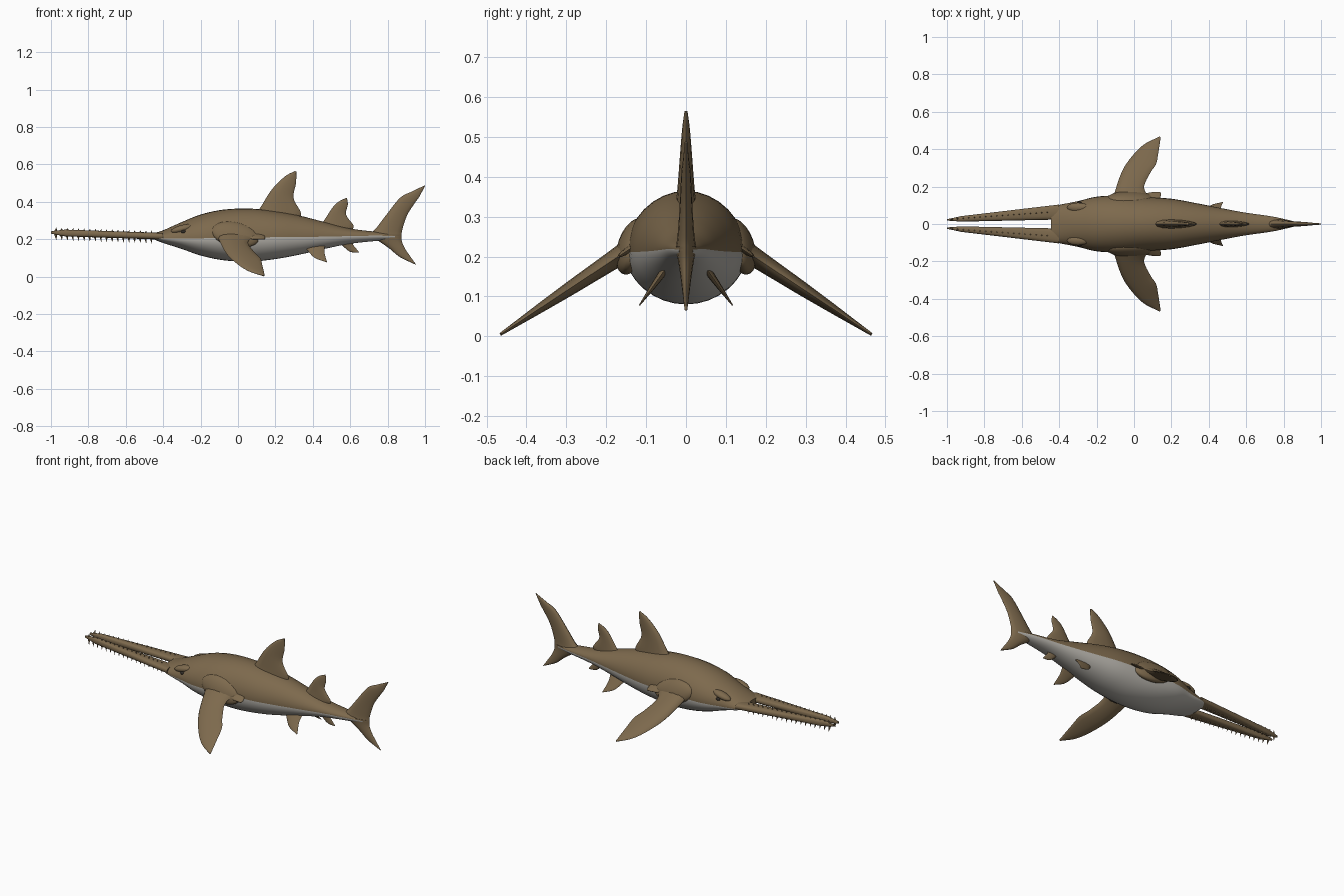
import bpy, bmesh, math
from mathutils import Vector

old = bpy.data.objects.get("Cube")
if old:
    bpy.data.objects.remove(old, do_unlink=True)


def material(name, rgb):
    m = bpy.data.materials.new(name)
    m.use_nodes = True
    m.diffuse_color = (*rgb, 1)
    m.node_tree.nodes["Principled BSDF"].inputs["Base Color"].default_value = (*rgb, 1)
    return m


brown = material("brown skin", (0.205, 0.142, 0.074))
pale = material("pale belly", (0.47, 0.45, 0.41))
dark = material("dark eye", (0.03, 0.025, 0.02))


def finish(name, bm, mats, angle=50):
    bmesh.ops.recalc_face_normals(bm, faces=bm.faces)
    me = bpy.data.meshes.new(name)
    bm.to_mesh(me)
    bm.free()
    for m in mats:
        me.materials.append(m)
    ob = bpy.data.objects.new(name, me)
    bpy.context.collection.objects.link(ob)
    bpy.ops.object.select_all(action='DESELECT')
    ob.select_set(True)
    bpy.context.view_layer.objects.active = ob
    bpy.ops.object.shade_smooth_by_angle(angle=math.radians(angle))
    return ob


def smooth_path(pts, steps=5):
    """Catmull-Rom curve through points of any dimension."""
    p = [Vector(q) for q in pts]
    p = [p[0] * 2 - p[1]] + p + [p[-1] * 2 - p[-2]]
    out = []
    for i in range(1, len(p) - 2):
        a, b, c, d = p[i - 1:i + 3]
        for s in range(steps):
            t = s / steps
            out.append(0.5 * (2 * b + (c - a) * t + (2 * a - 5 * b + 4 * c - d) * t ** 2
                              + (3 * b - a - 3 * c + d) * t ** 3))
    return out + [p[-2]]


def loft(rings):
    """Skin closed rings of equal length; returns the mesh and faces by slot."""
    bm = bmesh.new()
    vs = [[bm.verts.new(v) for v in r] for r in rings]
    n = len(vs[0])
    slots = []
    for a, b in zip(vs, vs[1:]):
        for j in range(n):
            k = (j + 1) % n
            slots.append((bm.faces.new((a[j], a[k], b[k], b[j])), j))
    bm.faces.new(vs[0])
    bm.faces.new(vs[-1])
    return bm, slots


# Body: x, colour line, top, bottom, half width
stations = [
    (-0.445, 0.212, 0.234, 0.197, 0.085), (-0.40, 0.204, 0.248, 0.180, 0.102),
    (-0.30, 0.203, 0.292, 0.148, 0.122), (-0.20, 0.205, 0.332, 0.113, 0.146),
    (-0.08, 0.207, 0.358, 0.088, 0.152), (0.06, 0.209, 0.364, 0.080, 0.145),
    (0.20, 0.211, 0.350, 0.094, 0.135), (0.33, 0.212, 0.326, 0.118, 0.112),
    (0.47, 0.214, 0.290, 0.150, 0.084), (0.60, 0.217, 0.257, 0.176, 0.060),
    (0.74, 0.219, 0.240, 0.191, 0.040), (0.84, 0.217, 0.230, 0.200, 0.018)]
SEG = 32
rings = []
for x, mid, top, bot, w in smooth_path(stations):
    ring = []
    for j in range(SEG):
        a = 2 * math.pi * j / SEG
        h = top - mid if j <= SEG // 2 else mid - bot
        ring.append((x, w * math.cos(a), mid + h * math.sin(a)))
    rings.append(ring)
bm, slots = loft(rings)
for face, j in slots:
    face.material_index = int(j >= SEG // 2)
finish("body", bm, [brown, pale])


# Fins: tapered sections between a leading and a trailing edge
def fin(name, lead, trail, thick, place, steps=5, tip=0.12):
    L, T = smooth_path(lead, steps), smooth_path(trail, steps)
    rings = []
    for i, (a, b) in enumerate(zip(L, T)):
        t = thick * (1 - (1 - tip) * (i / (len(L) - 1)) ** 0.8)
        ring = []
        for j in range(14):
            ang = 2 * math.pi * j / 14
            s = 0.5 - 0.5 * math.cos(ang)
            p = a.lerp(b, s)
            ring.append(place(p.x, p.y, t * math.sin(ang) * (1.15 - 0.5 * s)))
        rings.append(ring)
    bm, _ = loft(rings)
    return finish(name, bm, [brown])


def upright(u, v, t):
    return (u, t, v)


fin("front_dorsal_fin",
    [(0.07, 0.30), (0.12, 0.37), (0.18, 0.465), (0.25, 0.535), (0.305, 0.565)],
    [(0.33, 0.30), (0.335, 0.345), (0.297, 0.42), (0.31, 0.50), (0.312, 0.562)], 0.034, upright)
fin("rear_dorsal_fin",
    [(0.42, 0.24), (0.46, 0.30), (0.51, 0.375), (0.545, 0.405), (0.578, 0.42)],
    [(0.60, 0.24), (0.618, 0.272), (0.578, 0.33), (0.587, 0.385), (0.583, 0.419)], 0.024, upright)
fin("upper_tail_lobe",
    [(0.69, 0.215), (0.735, 0.255), (0.785, 0.32), (0.865, 0.42), (0.93, 0.455), (0.998, 0.488)],
    [(0.875, 0.215), (0.878, 0.25), (0.905, 0.33), (0.95, 0.40), (0.968, 0.425), (1.0, 0.485)],
    0.03, upright)
fin("lower_tail_lobe",
    [(0.70, 0.225), (0.755, 0.188), (0.81, 0.15), (0.865, 0.105), (0.948, 0.065)],
    [(0.875, 0.225), (0.876, 0.19), (0.893, 0.15), (0.92, 0.11), (0.951, 0.066)], 0.03, upright)
fin("anal_fin",
    [(0.53, 0.20), (0.565, 0.16), (0.60, 0.133), (0.645, 0.128)],
    [(0.63, 0.20), (0.615, 0.175), (0.628, 0.155), (0.648, 0.13)], 0.014, upright)


def ball(name, centre, radii, mat, tilt=(0, 0)):
    bm = bmesh.new()
    bmesh.ops.create_uvsphere(bm, u_segments=20, v_segments=12, radius=1)
    ob = finish(name, bm, [mat], 180)
    ob.location, ob.scale = centre, radii
    ob.rotation_euler = (tilt[0], tilt[1], 0)
    return ob


def saw_centre(x):
    f = (x + 1) / 0.6
    return 0.022 + 0.042 * f, 0.236 - 0.02 * f


# Paired parts on both flanks
for side, tag in ((1, "far"), (-1, "near")):
    def swept(u, v, t):
        return (u, side * (v + 0.5 * t), 0.005 + (0.465 - v) * 0.66 + 0.85 * t)

    def pelvic(u, v, t):
        return (u, side * (v + 0.8 * t), 0.08 + (0.115 - v) * 1.4 + 0.6 * t)

    fin(tag + "_pectoral_fin",
        [(-0.12, 0.10), (-0.10, 0.18), (-0.06, 0.29), (0.0, 0.375), (0.06, 0.43), (0.135, 0.466)],
        [(0.13, 0.10), (0.055, 0.185), (0.085, 0.27), (0.118, 0.32), (0.13, 0.38), (0.143, 0.463)],
        0.034, swept)
    fin(tag + "_pectoral_flap",
        [(-0.02, 0.09), (0.02, 0.13), (0.07, 0.165), (0.135, 0.172)],
        [(0.11, 0.09), (0.13, 0.12), (0.142, 0.145), (0.145, 0.165)], 0.02, swept)
    fin(tag + "_pelvic_fin",
        [(0.33, 0.035), (0.37, 0.07), (0.41, 0.10), (0.472, 0.117)],
        [(0.47, 0.035), (0.462, 0.07), (0.465, 0.09), (0.476, 0.115)], 0.014, pelvic)
    ball(tag + "_shoulder", (-0.015, side * 0.135, 0.225), (0.13, 0.036, 0.07), brown,
         (side * 0.35, 0.2))
    ball(tag + "_brow", (-0.30, side * 0.088, 0.256), (0.06, 0.026, 0.02), brown, (0, -0.25))
    ball(tag + "_eye", (-0.292, side * 0.112, 0.240), (0.014, 0.008, 0.009), dark)

    # Saw blade with a rounded box section
    rings = []
    for i in range(17):
        x = -1 + 0.6 * i / 16
        y, z = saw_centre(x)
        f = min(1, 0.35 + i / 3)
        w, h = (0.011 + 0.029 * i / 16) * f, 0.018 * f
        ring = []
        for j in range(16):
            a = 2 * math.pi * j / 16
            c, s = math.cos(a), math.sin(a)
            ring.append((x, side * (y + w * math.copysign(abs(c) ** 0.7, c)),
                         z + h * math.copysign(abs(s) ** 0.7, s)))
        rings.append(ring)
    bm, _ = loft(rings)
    finish(tag + "_saw_blade", bm, [brown])

    # Teeth above and below the blade
    bm = bmesh.new()
    for i in range(18):
        x = -0.975 + 0.03 * i
        y, z = saw_centre(x)
        for up, size in ((1, 0.028), (-1, 0.042)):
            base = [bm.verts.new((x + 0.008 * dx, side * (y + 0.006 * dy), z + up * 0.008))
                    for dx, dy in ((1, 0), (0, 1), (-1, 0), (0, -1))]
            apex = bm.verts.new((x + 0.004, side * (y + 0.006), z + up * size))
            for k in range(4):
                bm.faces.new((base[k], base[(k + 1) % 4], apex))
            bm.faces.new(base)
    finish(tag + "_saw_teeth", bm, [brown], 20)
